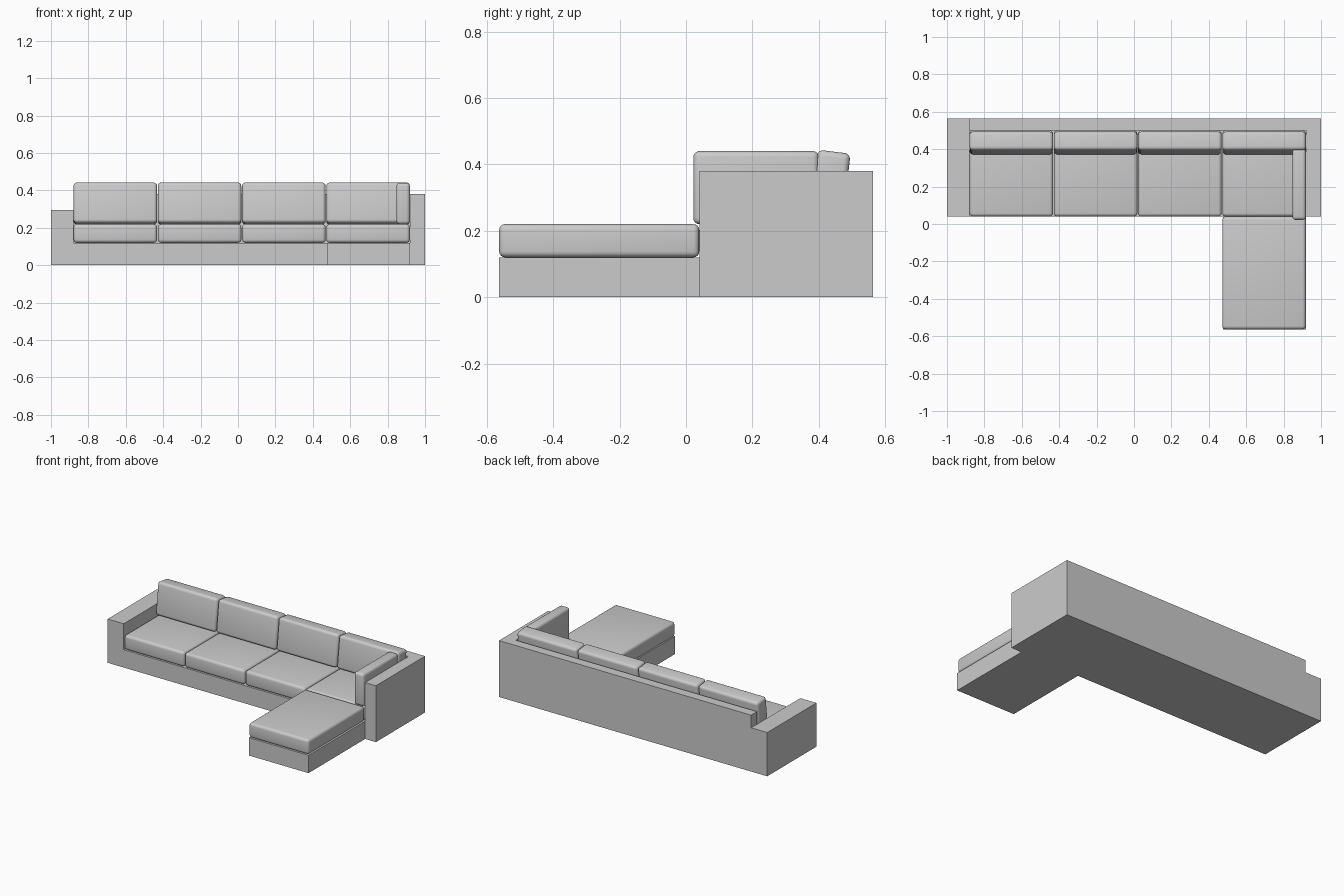
import bpy, math
from mathutils import Matrix

if "Cube" in bpy.data.objects:
    bpy.data.objects.remove(bpy.data.objects["Cube"])


def box(name, x, y, z, bevel=0.0, tilt=0.0):
    """Box from (min, max) ranges, optionally rounded and tilted about X."""
    centre = [(r[0] + r[1]) / 2 for r in (x, y, z)]
    size = [r[1] - r[0] for r in (x, y, z)]
    bpy.ops.mesh.primitive_cube_add(size=1, location=centre)
    ob = bpy.context.object
    ob.name = name
    ob.data.transform(Matrix.Diagonal((*size, 1)))
    ob.rotation_euler.x = tilt
    if bevel:
        mod = ob.modifiers.new("rounding", 'BEVEL')
        mod.width = bevel
        mod.segments = 4
        bpy.ops.object.modifier_apply(modifier=mod.name)
        bpy.ops.object.shade_smooth_by_angle(angle=math.radians(40))
    return ob


FRONT, BACK = 0.04, 0.563
SEAT_Z = (0.12, 0.22)
R = 0.018

# Frame: base, chaise base, back panel and the two arms
box("base", (-0.88, 0.92), (FRONT, 0.50), (0, 0.12))
box("chaise_base", (0.475, 0.92), (-BACK, FRONT), (0, 0.12))
box("back_panel", (-0.88, 0.92), (0.50, BACK), (0, 0.38))
box("left_arm", (-1, -0.88), (FRONT, BACK), (0, 0.295))
box("right_arm", (0.92, 1), (FRONT, BACK), (0, 0.38))

# Four seat cushions, each with a leaning back cushion
for i in range(4):
    x0 = -0.879 + i * 0.4505
    xr = (x0, x0 + 0.446)
    box(f"seat_cushion_{i + 1}", xr, (FRONT, 0.50), SEAT_Z, R)
    box(f"back_cushion_{i + 1}", xr, (0.383, 0.483), (0.221, 0.439), R,
        tilt=math.radians(-7))

# Chaise cushion and the upright cushion against the right arm
box("chaise_cushion", (0.4725, 0.9185), (-BACK, FRONT), SEAT_Z, R)
box("side_cushion", (0.847, 0.919), (0.022, 0.40), (0.22, 0.44), R)
